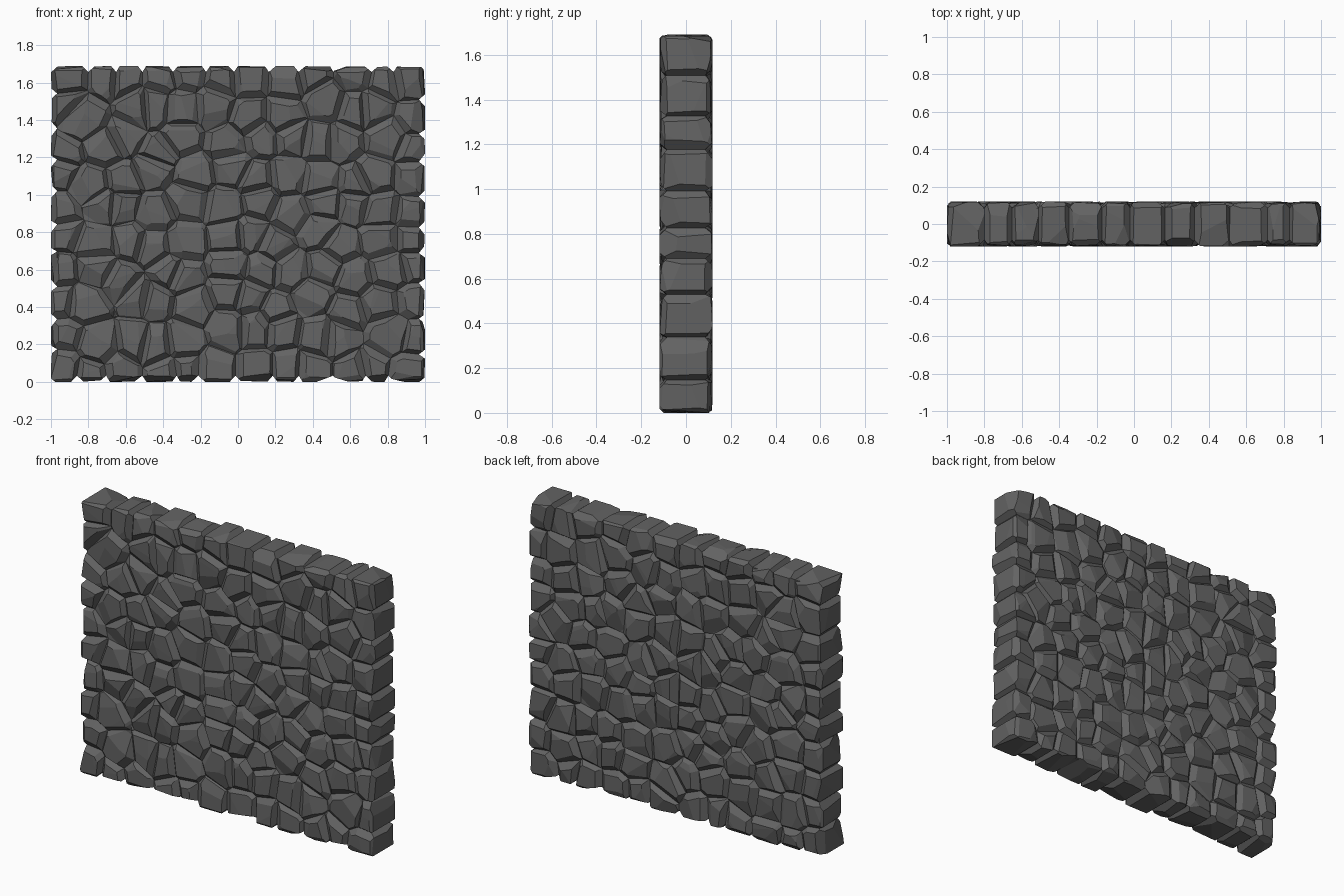
import bpy, bmesh, random
from mathutils import Vector as V

if "Cube" in bpy.data.objects:
    bpy.data.objects.remove(bpy.data.objects["Cube"])

random.seed(11)
W, D, H = 1.0, 0.119, 1.69      # half width, half thickness, height
GROOVE = 0.033                  # depth of the joints between stones
NX, NZ = 12, 10                 # stones across and up
SIDES = [(V((-1, 0, 0)), W), (V((1, 0, 0)), W), (V((0, -1, 0)), D),
         (V((0, 1, 0)), D), (V((0, 0, -1)), 0.0), (V((0, 0, 1)), H)]

grey = bpy.data.materials.new("dark grey stone")
grey.diffuse_color = (0.125, 0.125, 0.125, 1)
grey.use_nodes = True
grey.node_tree.nodes["Principled BSDF"].inputs["Base Color"].default_value = grey.diffuse_color


def rnd(a):
    return random.uniform(-a, a)


def box(bm, inset):
    """Wall-sized box, shrunk on every side by inset."""
    bmesh.ops.create_cube(bm, size=2)
    for v in bm.verts:
        v.co = V((v.co.x * (W - inset), v.co.y * (D - inset),
                  H / 2 + v.co.z * (H / 2 - inset)))


def cut(bm, p, n):
    """Slice away everything on the +n side and cap it; True if it cut."""
    if not any((v.co - p).dot(n) > 1e-5 for v in bm.verts):
        return False
    bmesh.ops.bisect_plane(bm, geom=bm.verts[:] + bm.edges[:] + bm.faces[:],
                           dist=1e-6, plane_co=p, plane_no=n, clear_outer=True)
    rim = [e for e in bm.edges if e.is_boundary]
    if rim:
        bmesh.ops.edgeloop_fill(bm, edges=rim)
    return True


# Stone centres: one layer round the border, two layers (front, back) inside
seeds = []
for i in range(NX):
    for j in range(NZ):
        border = i in (0, NX - 1) or j in (0, NZ - 1)
        for y in ([0] if border else [-0.06, 0.06]):
            jx = 0.02 if i in (0, NX - 1) else 0.058
            jz = 0.02 if j in (0, NZ - 1) else 0.055
            seeds.append(V((-W + (i + 0.5) * 2 * W / NX + rnd(jx), y,
                            (j + 0.5) * H / NZ + rnd(jz))))


def make_stone(c):
    bm = bmesh.new()
    box(bm, 0)
    # cell walls halfway to each neighbour
    near = sorted((s for s in seeds if s is not c and (s - c).length < 0.5),
                  key=lambda s: (s - c).length)
    walls = []
    for s in near:
        m, n = (s + c) / 2, (s - c).normalized()
        if cut(bm, m, n):
            walls.append((m, n))
    exposed = [(b, d) for b, d in SIDES
               if any(v.co.dot(b) > d - 1e-4 for v in bm.verts)]
    for b, d in exposed:
        mid = c + b * (d - c.dot(b))
        # slightly tilted face plus a broad extra facet
        cut(bm, mid - b * random.uniform(0, 0.006), b + V((rnd(.09), rnd(.09), rnd(.09))))
        t = V((rnd(1), rnd(1), rnd(1)))
        t = (t - b * t.dot(b)).normalized()
        cut(bm, mid + t * random.uniform(0.01, 0.04), b + t * random.uniform(.2, .4))
        # chamfers running down into the joints
        for m, n in walls:
            side = n - b * n.dot(b)
            if side.length < 0.5:
                continue
            side.normalize()
            a = d - GROOVE - m.dot(b)
            p = m + b * a - side * (a * n.dot(b) / n.dot(side))
            cut(bm, p, b * random.uniform(0.018, 0.045) + side * GROOVE)
        # worn outer arrises of the wall
        for b2, d2 in exposed:
            if abs(b.dot(b2)) < 0.5 and tuple(b) < tuple(b2):
                p = c + b * (d - c.dot(b)) + b2 * (d2 - c.dot(b2))
                cut(bm, p - b * random.uniform(0.015, 0.045), b + b2 * random.uniform(0.5, 1.5))
    bmesh.ops.recalc_face_normals(bm, faces=bm.faces[:])
    # drop faces buried in the core
    lim = GROOVE - 0.0005
    buried = [f for f in bm.faces
              if all(v.co.dot(b) < d - lim for v in f.verts for b, d in SIDES)]
    bmesh.ops.delete(bm, geom=buried, context='FACES')
    return bm


def add_object(name, verts, faces):
    me = bpy.data.meshes.new(name)
    me.from_pydata(verts, [], faces)
    me.materials.append(grey)
    bpy.context.collection.objects.link(bpy.data.objects.new(name, me))


def append_to(bm, verts, faces):
    bm.verts.index_update()
    base = len(verts)
    verts += [v.co.copy() for v in bm.verts]
    faces += [[base + v.index for v in f.verts] for f in bm.faces]
    bm.free()


# All facing stones in one mesh
verts, faces = [], []
for seed in seeds:
    append_to(make_stone(seed), verts, faces)
add_object("wall_stones", verts, faces)

# Core that closes the bottom of the joints
verts, faces = [], []
core = bmesh.new()
box(core, GROOVE)
append_to(core, verts, faces)
add_object("wall_core", verts, faces)
